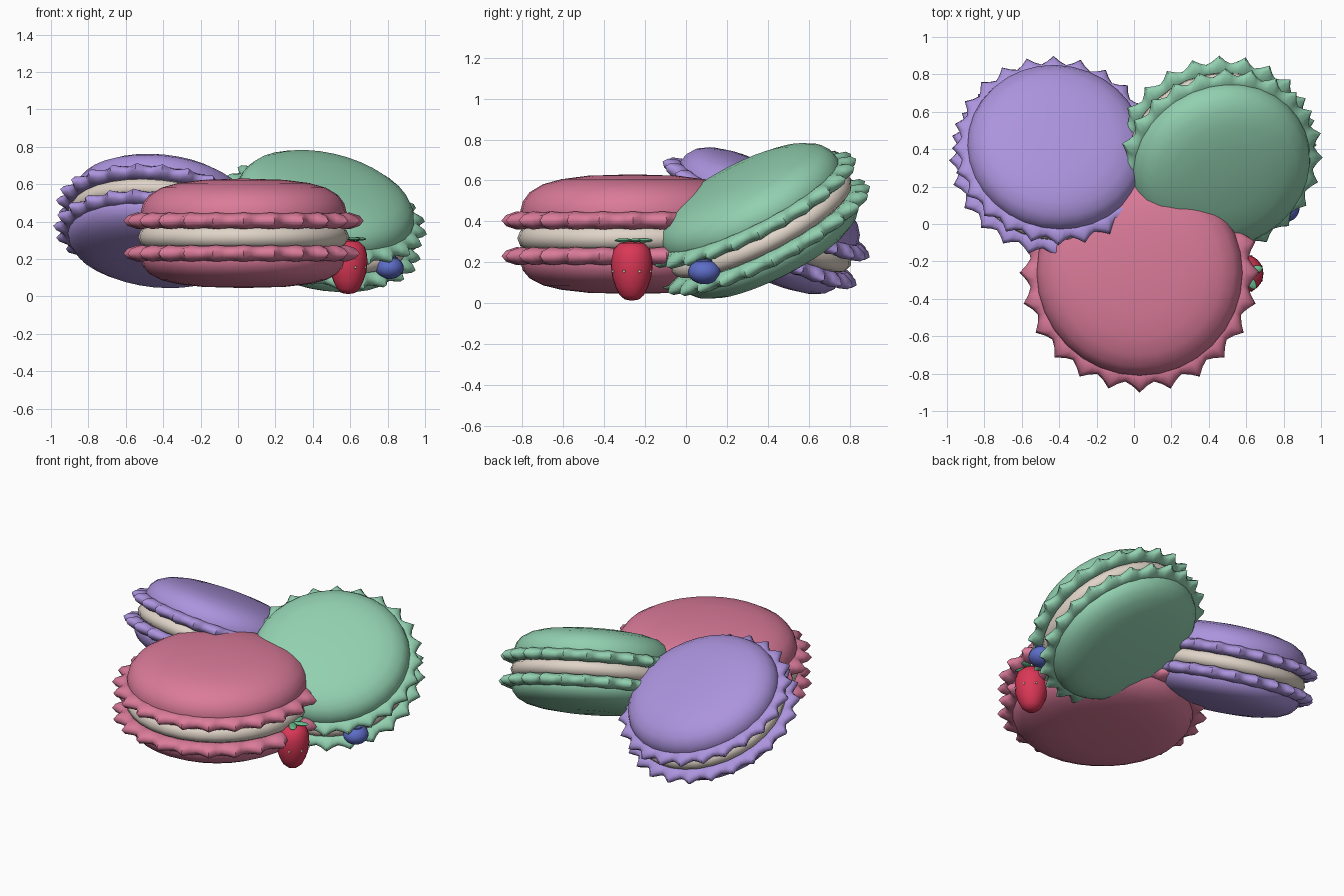
import bpy, bmesh, math
from mathutils import Vector, Matrix

if "Cube" in bpy.data.objects:
    bpy.data.objects.remove(bpy.data.objects["Cube"])


def material(name, rgb):
    lin = [((c / 255 + 0.055) / 1.055) ** 2.4 for c in rgb]
    m = bpy.data.materials.new(name)
    m.diffuse_color = (*lin, 1)
    m.use_nodes = True
    m.node_tree.nodes["Principled BSDF"].inputs["Base Color"].default_value = m.diffuse_color
    return m


PINK = material("pink_shell", (219, 123, 154))
PURPLE = material("lilac_shell", (172, 148, 222))
GREEN = material("mint_shell", (146, 208, 176))
CREAM = material("cream", (224, 212, 200))
RED = material("berry_red", (218, 55, 86))
BLUE = material("berry_blue", (92, 108, 198))
LEAF = material("leaf_green", (105, 185, 140))
SEED = material("seed_pale", (242, 222, 180))


def finish(name, bm, mat, matrix, angle=50):
    bmesh.ops.recalc_face_normals(bm, faces=bm.faces)
    me = bpy.data.meshes.new(name)
    bm.to_mesh(me)
    bm.free()
    ob = bpy.data.objects.new(name, me)
    bpy.context.collection.objects.link(ob)
    me.materials.append(mat)
    ob.matrix_world = matrix
    bpy.ops.object.select_all(action='DESELECT')
    ob.select_set(True)
    bpy.context.view_layer.objects.active = ob
    bpy.ops.object.shade_smooth_by_angle(angle=math.radians(angle))
    return ob


def lathe(name, profile, mat, matrix, seg=32):
    """Spin a (radius, z) profile that starts and ends on the axis."""
    bm = bmesh.new()
    rings = []
    for r, z in profile:
        if r == 0:
            rings.append([bm.verts.new((0, 0, z))] * seg)
        else:
            rings.append([bm.verts.new((r * math.cos(math.tau * i / seg),
                                        r * math.sin(math.tau * i / seg), z))
                          for i in range(seg)])
    for a, b in zip(rings, rings[1:]):
        for i in range(seg):
            j = (i + 1) % seg
            bm.faces.new(list(dict.fromkeys((a[i], a[j], b[j], b[i]))))
    return finish(name, bm, mat, matrix)


def ruffle(name, z, mat, matrix, teeth=24):
    """Ring whose outer edge is pulled into pointed teeth."""
    bm = bmesh.new()
    n = teeth * 4
    section = [(0.50, -0.030), (0.555, -0.040), (0.585, -0.024), (0.600, 0),
               (0.585, 0.024), (0.555, 0.040), (0.50, 0.030)]
    pull = [0, 0.012, 0.035, 0.042, 0.035, 0.012, 0]
    rings = []
    for i in range(n):
        a = math.tau * i / n
        wave = (1, 0.15, -0.3, 0.15)[i % 4]
        rings.append([bm.verts.new(((r + p * wave) * math.cos(a),
                                    (r + p * wave) * math.sin(a),
                                    z + h * (1 + 0.12 * wave)))
                      for (r, h), p in zip(section, pull)])
    for i in range(n):
        a, b = rings[i], rings[(i + 1) % n]
        for k in range(len(section)):
            m = (k + 1) % len(section)
            bm.faces.new((a[k], b[k], b[m], a[m]))
    return finish(name, bm, mat, matrix, 60)


DOME = [(0, 0.04), (0.52, 0.04), (0.548, 0.10), (0.550, 0.135), (0.538, 0.18),
        (0.505, 0.225), (0.44, 0.264), (0.35, 0.289), (0.22, 0.306), (0, 0.313)]
FILLING = [(0, -0.055), (0.52, -0.055), (0.55, -0.038), (0.565, 0),
           (0.55, 0.038), (0.52, 0.055), (0, 0.055)]


def macaron(label, centre, normal, scale, mat):
    rot = Vector((0, 0, 1)).rotation_difference(Vector(normal).normalized())
    mw = (Matrix.Translation(centre) @ rot.to_matrix().to_4x4()
          @ Matrix.Scale(scale, 4))
    lathe(label + "_top_shell", DOME, mat, mw)
    lathe(label + "_bottom_shell", [(r, -z * (0.87 if z > 0.1 else 1))
                                    for r, z in DOME], mat, mw)
    lathe(label + "_filling", FILLING, CREAM, mw)
    ruffle(label + "_top_ruffle", 0.087, mat, mw)
    ruffle(label + "_bottom_ruffle", -0.087, mat, mw)


macaron("pink_macaron", (0.03, -0.26, 0.317), (0, 0, 1), 1.0, PINK)
macaron("lilac_macaron", (-0.425, 0.36, 0.39), (0.10, 0.42, 0.90), 0.87, PURPLE)
macaron("mint_macaron", (0.443, 0.36, 0.39), (0.22, -0.44, 0.87), 0.88, GREEN)

# Strawberry body
berry = Matrix.Translation((0.59, -0.265, 0))
BODY = [(0, 0.012), (0.035, 0.018), (0.06, 0.04), (0.08, 0.08), (0.096, 0.13),
        (0.102, 0.18), (0.100, 0.225), (0.088, 0.265), (0.06, 0.293), (0, 0.302)]
lathe("strawberry_body", BODY, RED, berry, 24)

# Strawberry seeds in staggered rows
bm = bmesh.new()
for z, r, turn in ((0.155, 0.099, 0.5), (0.235, 0.097, 0.0)):
    for i in range(8):
        a = math.tau * (i + turn) / 8
        loc = Matrix.Translation((r * math.cos(a), r * math.sin(a), z))
        if turn:
            bmesh.ops.create_icosphere(bm, subdivisions=1, radius=0.008, matrix=loc)
finish("strawberry_seeds", bm, SEED, berry)

# Strawberry leaves: flat ovals around the stem
bm = bmesh.new()
for i in range(5):
    a = math.tau * i / 5 + math.pi / 2
    bmesh.ops.create_uvsphere(
        bm, u_segments=12, v_segments=6, radius=1,
        matrix=Matrix.Rotation(a, 4, 'Z') @ Matrix.Translation((0.052, 0, 0.307))
        @ Matrix.Diagonal((0.05, 0.024, 0.010, 1)))
finish("strawberry_leaves", bm, LEAF, berry)

# Blueberry with a small crown
blue = Matrix.Translation((0.81, 0.09, 0.153))
bm = bmesh.new()
bmesh.ops.create_uvsphere(bm, u_segments=20, v_segments=12, radius=1,
                          matrix=Matrix.Diagonal((0.076, 0.08, 0.06, 1)))
finish("blueberry_body", bm, BLUE, blue)
CROWN = [(0, 0.045), (0.042, 0.045), (0.042, 0.058), (0.03, 0.060),
         (0.024, 0.052), (0, 0.052)]
lathe("blueberry_crown", CROWN, BLUE, blue, 12)
